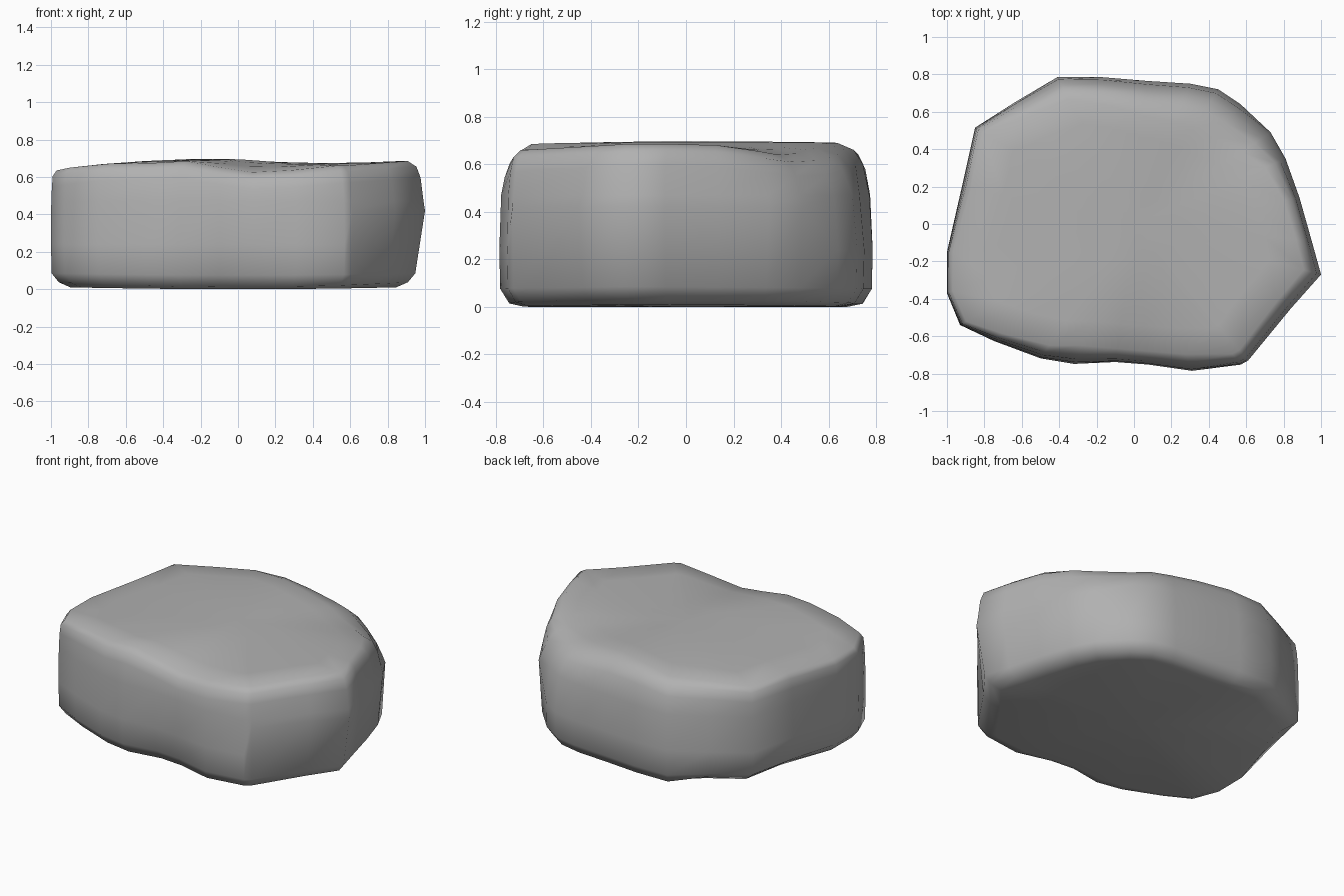
import bpy, bmesh
from mathutils import Vector

if "Cube" in bpy.data.objects:
    bpy.data.objects.remove(bpy.data.objects["Cube"])

# Plan outline at mid height: x, y, inset at the top rim, rim height
OUTLINE = [
    (1.00, -0.27, 0.07, 0.685), (0.95, -0.09, 0.06, 0.685), (0.885, 0.14, 0.06, 0.68),
    (0.81, 0.35, 0.09, 0.655), (0.73, 0.49, 0.15, 0.64), (0.57, 0.64, 0.19, 0.645),
    (0.45, 0.72, 0.20, 0.66), (0.30, 0.75, 0.18, 0.67), (0.07, 0.765, 0.15, 0.69),
    (-0.17, 0.785, 0.12, 0.69), (-0.41, 0.785, 0.10, 0.67), (-0.63, 0.655, 0.07, 0.665),
    (-0.85, 0.515, 0.03, 0.655), (-0.92, 0.20, 0.03, 0.65), (-1.00, -0.15, 0.015, 0.635),
    (-1.00, -0.37, 0.015, 0.635), (-0.93, -0.54, 0.02, 0.65), (-0.75, -0.625, 0.04, 0.67),
    (-0.50, -0.718, 0.06, 0.675), (-0.32, -0.748, 0.08, 0.685), (-0.10, -0.738, 0.05, 0.65),
    (0.08, -0.752, 0.05, 0.625), (0.31, -0.785, 0.07, 0.635), (0.57, -0.752, 0.05, 0.66),
    (0.61, -0.73, 0.05, 0.66), (0.84, -0.45, 0.06, 0.675),
]


def top_height(x, y):
    # Gentle crown left of centre, lower shelf on the right, dip at the front
    z = 0.695
    if x > 0:
        z -= 0.022 * min(1, x / 0.3)
    else:
        z -= 0.03 * max(0, -x - 0.3)
    dip = max(0, 1 - abs(x - 0.1) / 0.4) * max(0, -y - 0.2)
    return z - 0.05 * dip


def inward(x, y, d):
    p = Vector((x, y))
    return p - p.normalized() * d


def ring_points():
    rings = [[] for _ in range(11)]
    for x, y, ins, rim in OUTLINE:
        undercut = 0.05 * max(0, x - 0.6) / 0.4
        lift = 0.025 * x * x
        if x < -0.6 and y > 0.1:          # raised lower corner, back left
            lift += 0.035
        notch = 0.025 if abs(x) < 0.11 and y < 0 else 0
        rim_in = ins * 1.15 + 0.015
        wall = [
            (0.11 + undercut, lift * 0.4), (0.045 + undercut + notch, 0.012 + lift),
            (0.004 + undercut + notch, 0.075 + lift * 0.4),
            (0.0, 0.24 if x < 0.6 else 0.42),
            (ins * 0.12, 0.47), (ins * 0.35, rim - 0.09),
            (ins * 0.68, rim - 0.03), (rim_in, rim),
        ]
        for ring, (d, z) in zip(rings, wall):
            p = inward(x, y, d)
            ring.append((p.x, p.y, z))
        # Rings running in over the top face
        edge = inward(x, y, rim_in)
        for ring, s, blend in zip(rings[8:], (0.8, 0.55, 0.28), (0.6, 0.9, 1)):
            p = edge * s
            ring.append((p.x, p.y, rim + (top_height(p.x, p.y) - rim) * blend))
    return rings


# Boulder: stacked rings closed at the bottom and over the top
bm = bmesh.new()
rings = [[bm.verts.new(p) for p in ring] for ring in ring_points()]
n = len(OUTLINE)
for low, high in zip(rings, rings[1:]):
    for i in range(n):
        j = (i + 1) % n
        bm.faces.new((low[i], low[j], high[j], high[i]))
base = bm.verts.new((0, 0, 0))
crown = bm.verts.new((0, 0, 0.693))
for i in range(n):
    j = (i + 1) % n
    bm.faces.new((rings[0][j], rings[0][i], base))
    bm.faces.new((rings[-1][i], rings[-1][j], crown))
bmesh.ops.recalc_face_normals(bm, faces=bm.faces)
for f in bm.faces:
    f.smooth = True

mesh = bpy.data.meshes.new("boulder")
bm.to_mesh(mesh)
bm.free()
boulder = bpy.data.objects.new("boulder", mesh)
bpy.context.collection.objects.link(boulder)

# Dark grey stone
stone = bpy.data.materials.new("stone")
stone.diffuse_color = (0.44, 0.44, 0.44, 1)
stone.use_nodes = True
stone.node_tree.nodes["Principled BSDF"].inputs["Base Color"].default_value = stone.diffuse_color
mesh.materials.append(stone)
